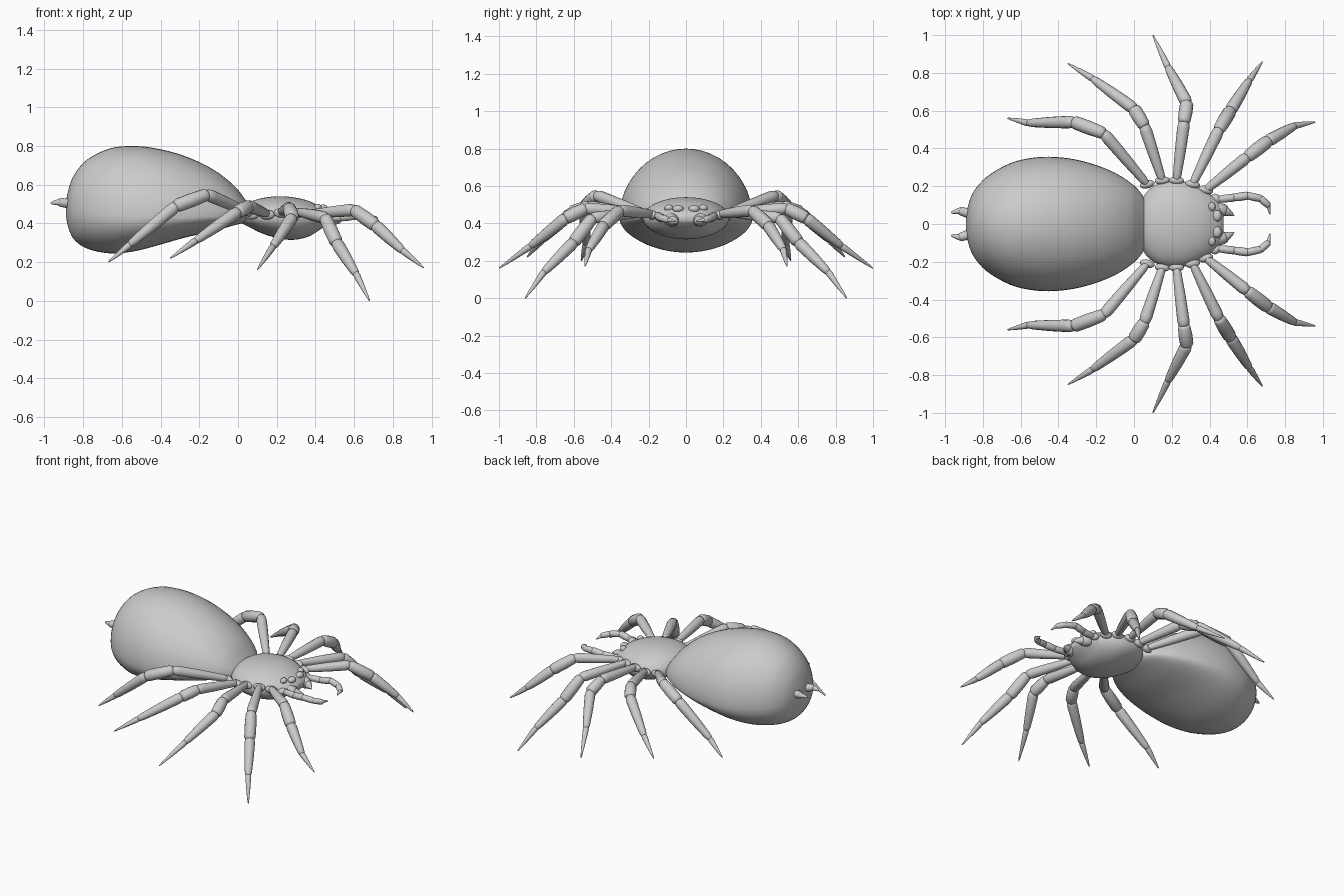
import bpy, bmesh, math
from mathutils import Vector

cube = bpy.data.objects.get("Cube")
if cube:
    bpy.data.objects.remove(cube)

grey = bpy.data.materials.new("pale grey")
grey.use_nodes = True
grey.diffuse_color = (0.6, 0.6, 0.6, 1)
grey.node_tree.nodes["Principled BSDF"].inputs["Base Color"].default_value = (0.6, 0.6, 0.6, 1)


def finish(bm, name):
    bmesh.ops.recalc_face_normals(bm, faces=bm.faces)
    mesh = bpy.data.meshes.new(name)
    bm.to_mesh(mesh)
    bm.free()
    obj = bpy.data.objects.new(name, mesh)
    bpy.context.collection.objects.link(obj)
    mesh.materials.append(grey)
    bpy.ops.object.select_all(action='DESELECT')
    obj.select_set(True)
    bpy.context.view_layer.objects.active = obj
    bpy.ops.object.shade_smooth_by_angle(angle=math.radians(50))
    return obj


def skin(bm, rings):
    # Bridge consecutive rings of points and cap both ends
    loops = [[bm.verts.new(p) for p in ring] for ring in rings]
    for a, b in zip(loops, loops[1:]):
        for i in range(len(a)):
            j = (i + 1) % len(a)
            bm.faces.new((a[i], a[j], b[j], b[i]))
    bm.faces.new(loops[0])
    bm.faces.new(loops[-1])


def spline(rows, steps):
    # Catmull-Rom interpolation of a profile table
    out = []
    for i in range(len(rows) - 1):
        quad = [rows[max(0, min(len(rows) - 1, i + k))] for k in (-1, 0, 1, 2)]
        for s in range(steps):
            t = s / steps
            out.append([b + t * ((c - a) + t * ((2 * a - 5 * b + 4 * c - d)
                        + t * (3 * b - a - 3 * c + d))) / 2 for a, b, c, d in zip(*quad)])
    return out + [rows[-1]]


def body(name, rows, sides=48):
    # Rows: x, half width, top z, widest z, bottom z
    rings = []
    for x, w, top, mid, low in spline(rows, 4):
        ring = []
        for i in range(sides):
            a = math.tau * i / sides
            s = math.sin(a)
            ring.append((x, w * math.cos(a), mid + s * ((top - mid) if s > 0 else (mid - low))))
        rings.append(ring)
    bm = bmesh.new()
    skin(bm, rings)
    return finish(bm, name)


def segment(bm, p, q, r0, r1, bulge, sides=14):
    # Tapered limb segment with rounded ends
    axis = (q - p).normalized()
    u = axis.cross(Vector((0, 0, 1))).normalized()
    v = axis.cross(u)
    rings = []
    for t, k in ((0, .5), (.04, .85), (.12, 1), (.5, bulge), (.88, 1), (.96, .85), (1, .5)):
        r = (r0 + (r1 - r0) * t) * k
        rings.append([p.lerp(q, t) + r * (math.cos(math.tau * i / sides) * u
                      + math.sin(math.tau * i / sides) * v) for i in range(sides)])
    skin(bm, rings)


def limb(name, points, radii, side, bulge=1.06):
    pts = [Vector((x, y * side, z)) for x, y, z in points]
    bm = bmesh.new()
    for i, (r0, r1) in enumerate(radii):
        d = (pts[i + 1] - pts[i]).normalized() * 0.008
        segment(bm, pts[i] - d, pts[i + 1] + (d if i < len(radii) - 1 else d * 0), r0, r1, bulge)
    return finish(bm, name)


def bead(name, loc, size, turn=0):
    bm = bmesh.new()
    bmesh.ops.create_uvsphere(bm, u_segments=16, v_segments=10, radius=1)
    obj = finish(bm, name)
    obj.location, obj.scale, obj.rotation_euler = loc, size, (0, 0, turn)
    return obj


# Egg-shaped abdomen
body("abdomen", [
    (-.890, .02, .50, .47, .45), (-.880, .09, .56, .47, .39), (-.85, .17, .645, .46, .32),
    (-.78, .25, .73, .45, .27), (-.66, .32, .788, .44, .245), (-.54, .35, .80, .43, .255),
    (-.42, .355, .787, .43, .285), (-.28, .335, .75, .43, .325), (-.13, .285, .68, .435, .36),
    (-.02, .22, .595, .44, .39), (.04, .16, .52, .44, .405), (.065, .11, .485, .44, .415)])

# Flattened head and thorax
body("head_thorax", [
    (.02, .08, .47, .43, .40), (.06, .16, .508, .43, .38), (.12, .21, .53, .43, .35),
    (.20, .23, .54, .43, .325), (.28, .222, .536, .43, .315), (.36, .187, .518, .43, .33),
    (.42, .145, .49, .43, .365), (.455, .105, .468, .43, .39), (.475, .05, .445, .43, .41)])

# Leg joint positions on the left side, from the front pair to the rear pair
legs = [
    [(.38, .18, .45), (.60, .355, .47), (.71, .44, .39), (.85, .52, .26), (.96, .54, .17)],
    [(.31, .21, .46), (.45, .50, .43), (.51, .60, .30), (.61, .76, .14), (.68, .86, .0)],
    [(.225, .23, .46), (.265, .54, .48), (.28, .64, .43), (.18, .83, .28), (.10, 1.0, .16)],
    [(.15, .23, .45), (.055, .52, .49), (.0, .61, .46), (-.22, .77, .31), (-.35, .85, .22)],
    [(.07, .21, .45), (-.16, .48, .55), (-.32, .54, .49), (-.56, .535, .29), (-.67, .56, .20)]]
leg_radii = [(.021, .034), (.033, .036), (.035, .021), (.02, .004)]

palp = [(.44, .13, .43), (.53, .14, .43), (.60, .15, .44), (.67, .135, .43), (.71, .10, .42), (.72, .05, .41)]
palp_radii = [(.017, .022), (.02, .022), (.02, .019), (.019, .017), (.013, .003)]

for side, label in ((1, "left"), (-1, "right")):
    for n, joints in enumerate(legs, 1):
        limb(f"{label}_leg_{n}", joints, leg_radii, side)
        x, y, z = joints[0]
        turn = math.atan2((x - .21) * -1.6, 1) * side
        bead(f"{label}_hip_{n}", (x, y * side, z - .005), (.04, .022, .025), turn)
    # Feelers, fangs, eyes and tail spinnerets
    limb(f"{label}_feeler", palp, palp_radii, side)
    bead(f"{label}_feeler_base", (.435, .135 * side, .43), (.03, .022, .022), -.7 * side)
    limb(f"{label}_fang", [(.42, .085, .425), (.48, .07, .415), (.53, .045, .405)],
         [(.035, .033), (.032, .004)], side)
    bead(f"{label}_inner_eye", (.44, .043 * side, .478), (.024, .03, .02))
    bead(f"{label}_outer_eye", (.412, .092 * side, .483), (.02, .024, .018))
    limb(f"{label}_spinneret", [(-.86, .05, .50), (-.92, .07, .51), (-.968, .06, .505)],
         [(.025, .022), (.02, .006)], side)
